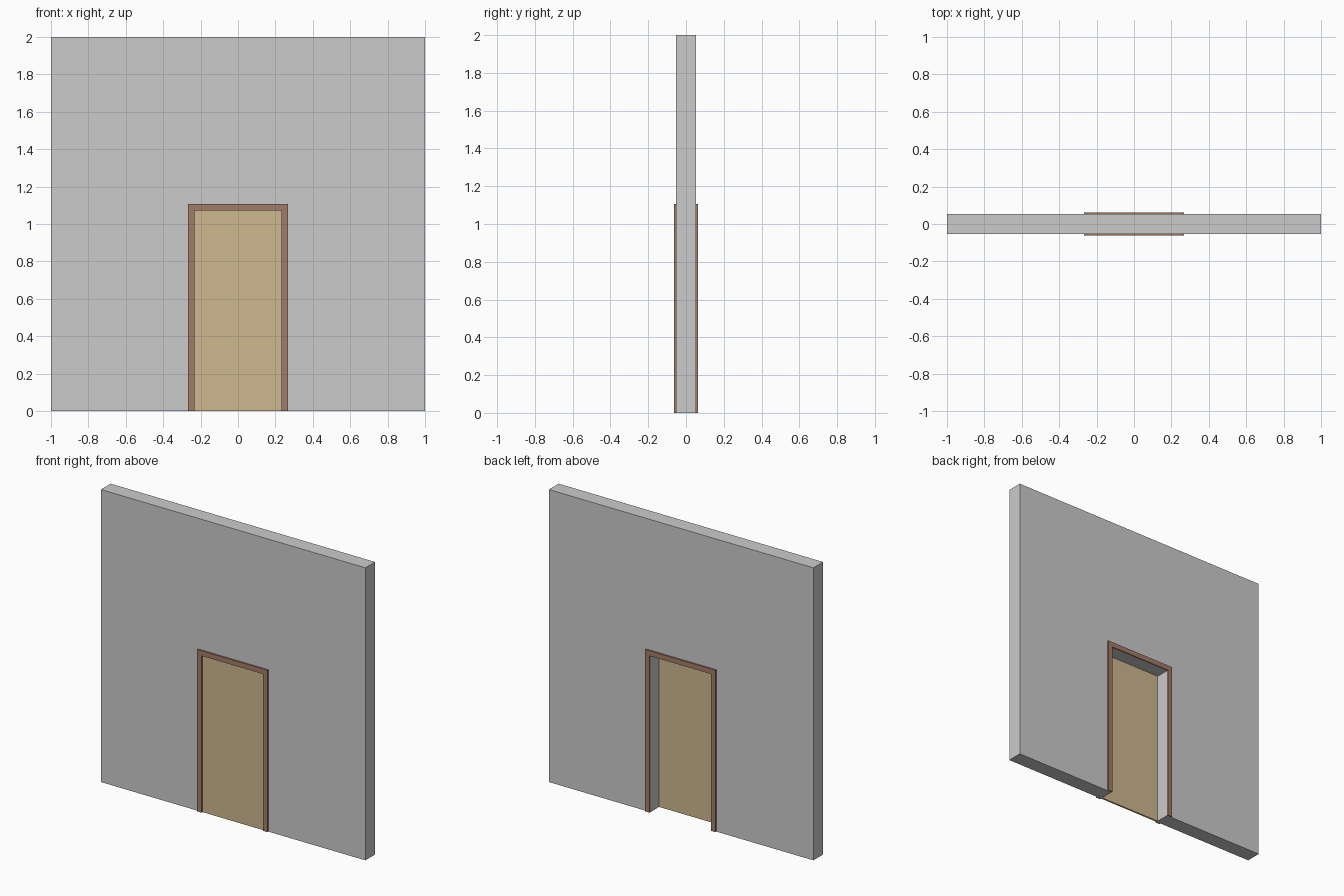
import bpy, bmesh

if "Cube" in bpy.data.objects:
    bpy.data.objects.remove(bpy.data.objects["Cube"])

WALL_Y, TRIM_Y = 0.0525, 0.0625      # half depths of wall and trim
DOOR_X, DOOR_Z = 0.232, 1.072        # opening half width and height
TRIM_X, TRIM_Z = 0.266, 1.107


def material(name, rgb):
    m = bpy.data.materials.new(name)
    m.diffuse_color = (*rgb, 1)
    m.use_nodes = True
    m.node_tree.nodes["Principled BSDF"].inputs["Base Color"].default_value = m.diffuse_color
    return m


def extrude_profile(name, points, y0, y1, mat=None):
    """Extrude a closed XZ outline from y0 to y1."""
    bm = bmesh.new()
    face = bm.faces.new([bm.verts.new((x, y0, z)) for x, z in points])
    geom = bmesh.ops.extrude_face_region(bm, geom=[face])["geom"]
    verts = [g for g in geom if isinstance(g, bmesh.types.BMVert)]
    bmesh.ops.translate(bm, verts=verts, vec=(0, y1 - y0, 0))
    bmesh.ops.recalc_face_normals(bm, faces=bm.faces)
    mesh = bpy.data.meshes.new(name)
    bm.to_mesh(mesh)
    bm.free()
    obj = bpy.data.objects.new(name, mesh)
    bpy.context.collection.objects.link(obj)
    if mat:
        mesh.materials.append(mat)
    return obj


def arch(ox, oz, ix, iz):
    """Square-cornered doorway outline: outer half size, inner half size."""
    return [(-ox, 0), (-ox, oz), (ox, oz), (ox, 0),
            (ix, 0), (ix, iz), (-ix, iz), (-ix, 0)]


brown = material("trim_brown", (0.36, 0.20, 0.14))
tan = material("door_tan", (0.62, 0.48, 0.28))

# Wall with a doorway cut out of its base
extrude_profile("wall", arch(1, 2, DOOR_X, DOOR_Z), -WALL_Y, WALL_Y)

# Door trim on both faces of the wall
for side, s in (("front", -1), ("back", 1)):
    extrude_profile(f"{side}_trim", arch(TRIM_X, TRIM_Z, DOOR_X, DOOR_Z),
                    s * WALL_Y, s * TRIM_Y, brown)

# Thin door panel flush with the front of the wall
extrude_profile("door", [(-DOOR_X, 0), (-DOOR_X, DOOR_Z), (DOOR_X, DOOR_Z), (DOOR_X, 0)],
                -WALL_Y, -WALL_Y + 0.012, tan)
